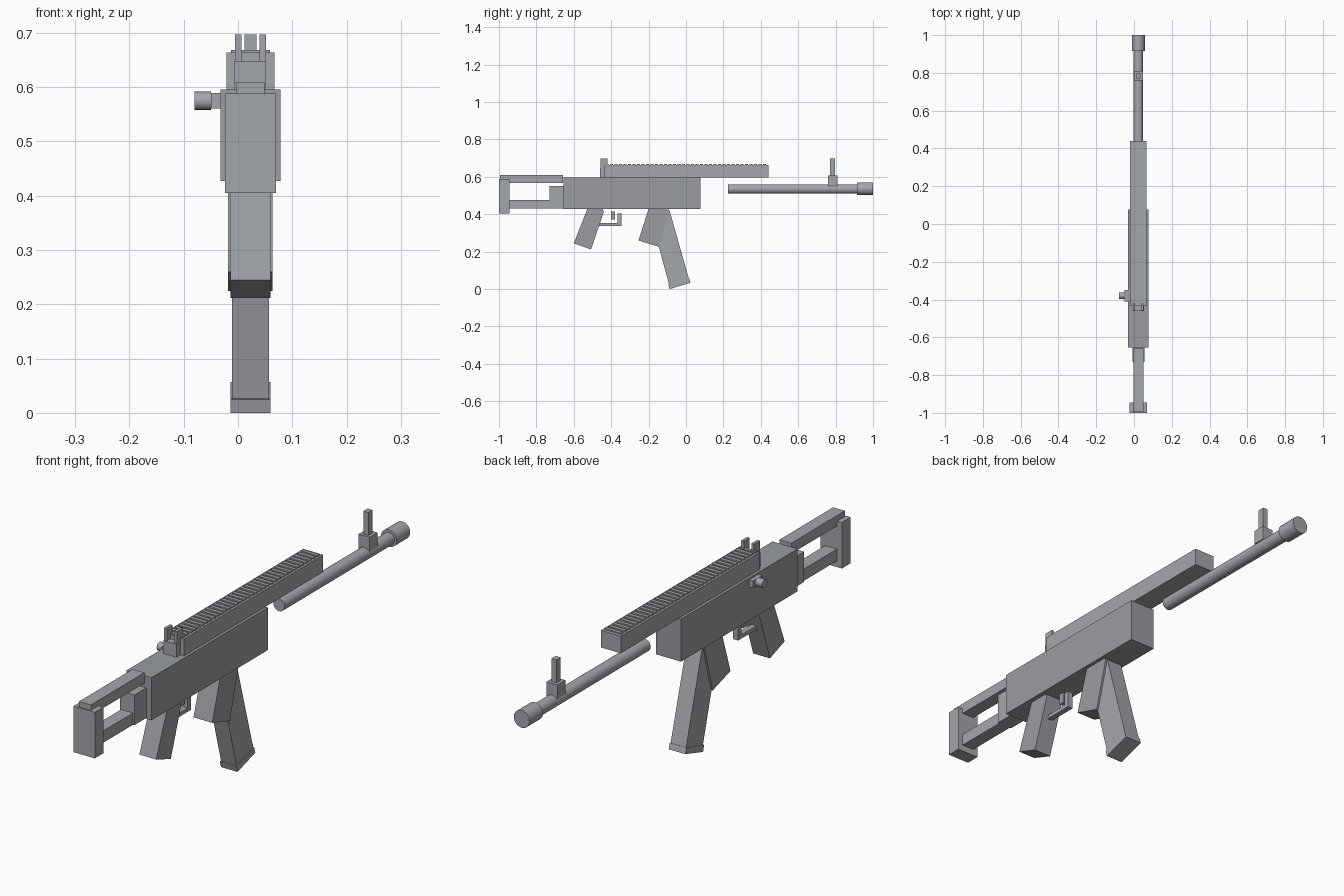
import bpy, bmesh
from math import pi
from mathutils import Matrix, Vector

if "Cube" in bpy.data.objects:
    bpy.data.objects.remove(bpy.data.objects["Cube"])

CX = 0.023  # centre plane of the body


def material(name, colour):
    mat = bpy.data.materials.new(name)
    mat.diffuse_color = (*colour, 1)
    mat.use_nodes = True
    mat.node_tree.nodes["Principled BSDF"].inputs["Base Color"].default_value = mat.diffuse_color
    return mat


STEEL = material("steel", (0.37, 0.385, 0.41))
DARK = material("dark_steel", (0.32, 0.335, 0.355))


def finish(name, bm, mat=STEEL):
    bmesh.ops.recalc_face_normals(bm, faces=bm.faces)
    me = bpy.data.meshes.new(name)
    bm.to_mesh(me)
    bm.free()
    me.materials.append(mat)
    ob = bpy.data.objects.new(name, me)
    bpy.context.collection.objects.link(ob)
    return ob


def add_prism(bm, pts, x0, x1):
    """Extrude a side profile of (y, z) points from x0 to x1."""
    a = [bm.verts.new((x0, y, z)) for y, z in pts]
    b = [bm.verts.new((x1, y, z)) for y, z in pts]
    bm.faces.new(a)
    bm.faces.new(b[::-1])
    n = len(pts)
    for i in range(n):
        j = (i + 1) % n
        bm.faces.new((a[i], b[i], b[j], a[j]))


def prism(name, pts, half, cx=CX, mat=STEEL):
    bm = bmesh.new()
    add_prism(bm, pts, cx - half, cx + half)
    return finish(name, bm, mat)


def rect(y0, y1, z0, z1):
    return [(y0, z0), (y1, z0), (y1, z1), (y0, z1)]


def box(name, y0, y1, z0, z1, half, cx=CX, mat=STEEL):
    return prism(name, rect(y0, y1, z0, z1), half, cx, mat)


def cylinder(name, start, end, radius, sides=24):
    a, b = Vector(start), Vector(end)
    bm = bmesh.new()
    rot = (b - a).to_track_quat('Z', 'Y').to_matrix().to_4x4()
    bmesh.ops.create_cone(bm, cap_ends=True, segments=sides, radius1=radius, radius2=radius,
                          depth=(b - a).length, matrix=Matrix.Translation((a + b) / 2) @ rot)
    ob = finish(name, bm)
    for o in bpy.context.selected_objects:
        o.select_set(False)
    ob.select_set(True)
    bpy.context.view_layer.objects.active = ob
    bpy.ops.object.shade_smooth_by_angle(angle=pi / 6)
    return ob


# Main body
box("receiver", -0.655, 0.077, 0.427, 0.596, 0.055, mat=DARK)

# Skeleton stock
box("stock_block", -0.73, -0.65, 0.43, 0.55, 0.032)
box("stock_upper_bar", -0.995, -0.658, 0.568, 0.61, 0.026)
box("stock_lower_bar", -0.95, -0.725, 0.43, 0.477, 0.026)
box("butt_plate", -1.0, -0.945, 0.405, 0.588, 0.047)

# Top rail with cross teeth
box("rail_base", -0.435, 0.44, 0.596, 0.664, 0.044)
bm = bmesh.new()
count, y0, y1 = 36, -0.43, 0.437
pitch = (y1 - y0) / count
for i in range(count):
    y = y0 + i * pitch
    add_prism(bm, rect(y, y + pitch * 0.6, 0.662, 0.669), CX - 0.036, CX + 0.036)
finish("rail_teeth", bm)

# Rear sight
box("rear_sight_base", -0.46, -0.42, 0.594, 0.648, 0.029)
for side, s in (("left", -1), ("right", 1)):
    box("rear_sight_post_" + side, -0.457, -0.42, 0.645, 0.697, 0.006, CX + s * 0.0225)

# Barrel and muzzle
cylinder("barrel", (CX, 0.225, 0.535), (CX, 0.95, 0.535), 0.025)
cylinder("muzzle", (CX, 0.915, 0.5365), (CX, 1.0, 0.5365), 0.0345)

# Front sight
box("front_sight_base", 0.76, 0.81, 0.55, 0.606, 0.024)
box("front_sight_post", 0.77, 0.797, 0.6, 0.697, 0.011)

# Side handle
box("handle_base", -0.41, -0.35, 0.561, 0.589, 0.01, -0.04)
cylinder("handle_stem", (-0.03, -0.38, 0.575), (-0.06, -0.38, 0.575), 0.014, 16)
cylinder("handle_knob", (-0.05, -0.38, 0.575), (-0.08, -0.38, 0.575), 0.017, 16)

# Grip
prism("grip", [(-0.60, 0.245), (-0.508, 0.212), (-0.44, 0.41), (-0.445, 0.43), (-0.527, 0.43)], 0.037, mat=DARK)

# Trigger and its guard
prism("trigger_guard", [(-0.47, 0.338), (-0.345, 0.338), (-0.345, 0.405), (-0.365, 0.405),
                        (-0.365, 0.353), (-0.47, 0.353)], 0.011)
box("trigger", -0.40, -0.38, 0.372, 0.416, 0.008)

# Magazine well, magazine and its end cap
prism("magazine_well", [(-0.254, 0.26), (-0.142, 0.225), (-0.09, 0.415), (-0.095, 0.43), (-0.20, 0.43)],
      0.041, mat=DARK)
prism("magazine", [(-0.09, 0.023), (0.016, 0.053), (-0.088, 0.42), (-0.194, 0.405)], 0.034)
prism("magazine_cap", [(-0.088, 0.0), (0.024, 0.034), (0.017, 0.057), (-0.095, 0.025)], 0.0365)
